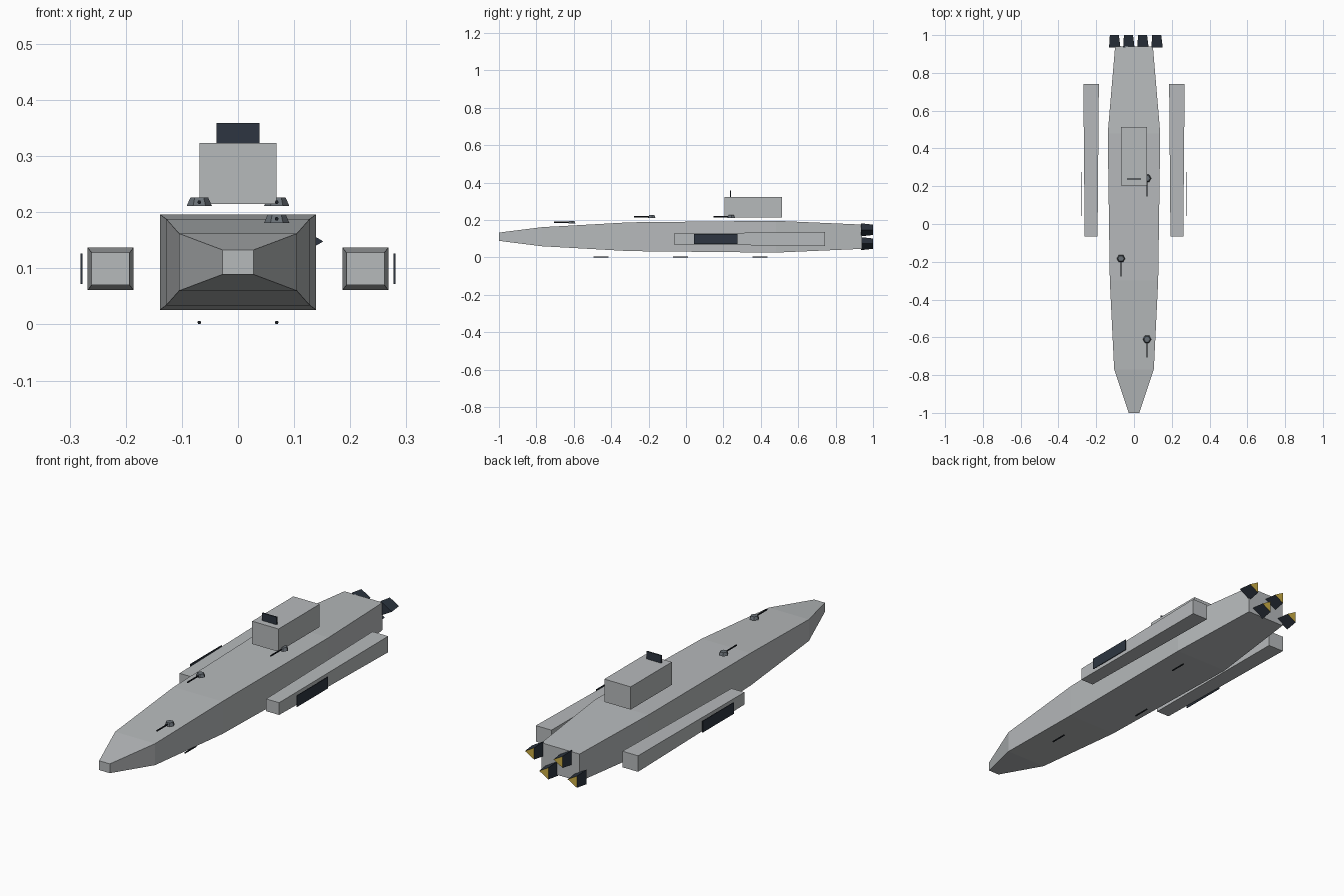
import bpy, bmesh, math
from mathutils import Vector

cube = bpy.data.objects.get("Cube")
if cube:
    bpy.data.objects.remove(cube, do_unlink=True)


def material(name, color):
    m = bpy.data.materials.new(name)
    m.use_nodes = True
    m.diffuse_color = (*color, 1)
    m.node_tree.nodes["Principled BSDF"].inputs["Base Color"].default_value = (*color, 1)
    return m


hull_grey = material("hull grey", (0.47, 0.49, 0.50))
turret_grey = material("turret grey", (0.14, 0.16, 0.18))
navy = material("dark navy", (0.026, 0.036, 0.052))
barrel_black = material("barrel black", (0.010, 0.013, 0.018))
glow_yellow = material("engine yellow", (0.60, 0.42, 0.06))


def loft(name, rings, *mats):
    """Skin equal-sized rings and cap both ends; a second material goes on the last cap."""
    bm = bmesh.new()
    loops = [[bm.verts.new(p) for p in ring] for ring in rings]
    for a, b in zip(loops, loops[1:]):
        for i in range(len(a)):
            j = (i + 1) % len(a)
            bm.faces.new((a[i], a[j], b[j], b[i]))
    bm.faces.new(loops[0])
    end = bm.faces.new(loops[-1])
    end.material_index = len(mats) - 1
    bmesh.ops.recalc_face_normals(bm, faces=bm.faces)
    mesh = bpy.data.meshes.new(name)
    bm.to_mesh(mesh)
    bm.free()
    for m in mats:
        mesh.materials.append(m)
    obj = bpy.data.objects.new(name, mesh)
    bpy.context.collection.objects.link(obj)
    return obj


def rect(x, y, z, w, h):
    """Rectangle facing along y, given half width and half height."""
    return [(x + sx * w, y, z + sz * h) for sx, sz in ((-1, -1), (1, -1), (1, 1), (-1, 1))]


def polygon(center, radius, sides, axis):
    """Regular polygon around the y or z axis, first corner toward +x."""
    ring = []
    for i in range(sides):
        a = math.tau * i / sides
        c, s = radius * math.cos(a), radius * math.sin(a)
        ring.append(Vector(center) + Vector((c, 0, s) if axis == "y" else (c, s, 0)))
    return ring


def box(name, x, z, w, h, y0, y1, mat):
    return loft(name, [rect(x, y0, z, w, h), rect(x, y1, z, w, h)], mat)


def rod(name, x, z, y0, y1):
    return loft(name, [polygon((x, y, z), 0.0035, 6, "y") for y in (y0, y1)], barrel_black)


# Main hull: y, half width, half height
MID = 0.111
stations = [(-1, 0.028, 0.022), (-0.77, 0.105, 0.051), (-0.30, 0.128, 0.077),
            (0.48, 0.139, 0.085), (0.94, 0.100, 0.065)]
loft("hull", [rect(0, y, MID, w, h) for y, w, h in stations], hull_grey)

# Side pods with their dark outer panels
for side, s in (("left", 1), ("right", -1)):
    loft(side + "_pod", [rect(s * 0.227, -0.065, 0.099, 0.034, 0.029),
                         rect(s * 0.227, 0.742, 0.099, 0.041, 0.038)], hull_grey)
    box(side + "_panel", s * 0.279, 0.099, 0.0015, 0.027, 0.043, 0.275, navy)

# Bridge tower and its sensor plate
box("bridge_tower", 0, 0.269, 0.069, 0.054, 0.205, 0.513, hull_grey)
box("sensor_plate", 0, 0.341, 0.038, 0.018, 0.235, 0.241, navy)

# Upper turrets with forward barrels
for i, (x, y, z) in enumerate([(0.069, -0.61, 0.181), (-0.069, -0.183, 0.211),
                               (0.069, 0.242, 0.211)]):
    loft(f"turret_{i + 1}", [polygon((x, y, z), 0.0225, 6, "z"),
                             polygon((x, y, z + 0.015), 0.016, 6, "z")], turret_grey)
    rod(f"turret_barrel_{i + 1}", x, z + 0.007, y - 0.096, y)

# Guns hanging below the hull, alternating sides
for i, y in enumerate((-0.455, -0.03, 0.395)):
    rod(f"lower_gun_{i + 1}", 0.069 * (-1) ** i, 0.0035, y - 0.04, y + 0.04)

# Three-sided engine nozzles, staggered between two rows
for i in range(4):
    x = -0.112 + i * 0.0747
    z = MID + (0.037 if i % 2 else -0.037)
    loft(f"engine_{i + 1}", [polygon((x, 0.935, z), 0.040, 3, "y"),
                             polygon((x, 1.0, z), 0.032, 3, "y")], navy, glow_yellow)
